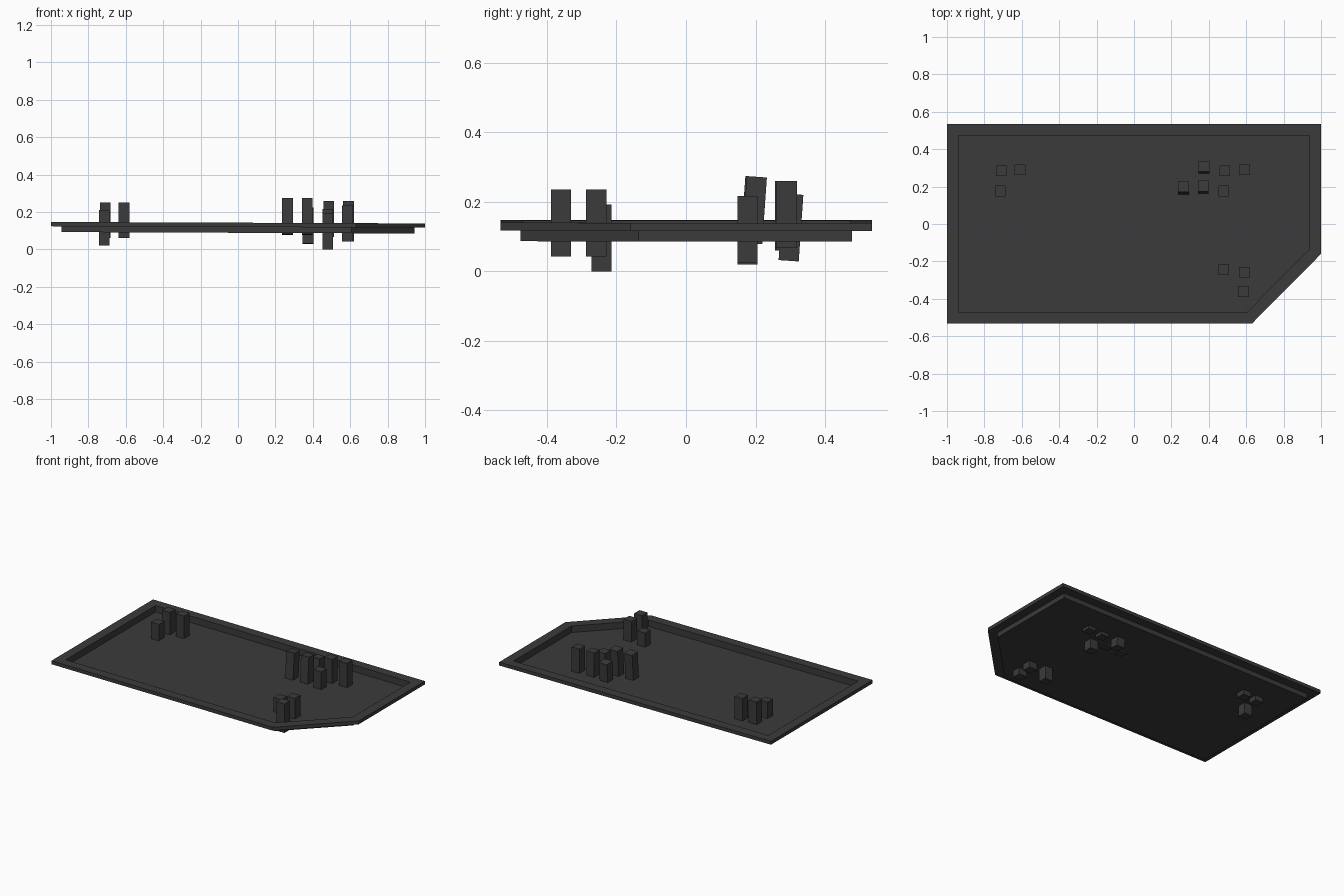
import bpy
import bmesh
import math
from mathutils import Matrix, Vector

cube = bpy.data.objects.get("Cube")
if cube:
    bpy.data.objects.remove(cube, do_unlink=True)

charcoal = bpy.data.materials.new("charcoal")
charcoal.use_nodes = True
COLOUR = (0.043, 0.043, 0.043, 1)
charcoal.diffuse_color = COLOUR
charcoal.node_tree.nodes["Principled BSDF"].inputs["Base Color"].default_value = COLOUR


def finish(name, bm):
    bmesh.ops.recalc_face_normals(bm, faces=bm.faces[:])
    mesh = bpy.data.meshes.new(name)
    bm.to_mesh(mesh)
    bm.free()
    mesh.materials.append(charcoal)
    obj = bpy.data.objects.new(name, mesh)
    bpy.context.collection.objects.link(obj)
    return obj


def inset(points, margin):
    """Move every edge of a counter-clockwise outline inward."""
    result = []
    for i, p in enumerate(points):
        a = (p - points[i - 1]).normalized()
        b = (points[(i + 1) % len(points)] - p).normalized()
        n1, n2 = Vector((-a.y, a.x)), Vector((-b.y, b.x))
        result.append(p + (n1 + n2) * margin / (1 + n1.dot(n2)))
    return result


# Shallow tray with a flat rim and one clipped corner
outline = [Vector(p) for p in
           ((-1, -.533), (.63, -.533), (1, -.16), (1, .535), (-1, .535))]
# Margin and height of each ring, from the floor top over the rim to the underside
section = [(.062, .100), (.062, .143), (0, .143), (0, .120), (.057, .120), (.057, .089)]

bm = bmesh.new()
rings = []
for margin, z in section:
    rings.append([bm.verts.new((p.x, p.y, z - .004 * p.x))
                  for p in inset(outline, margin)])
for low, high in zip(rings, rings[1:]):
    for i in range(len(outline)):
        j = (i + 1) % len(outline)
        bm.faces.new((low[i], low[j], high[j], high[i]))
bm.faces.new(rings[0])
bm.faces.new(rings[-1])
finish("tray", bm)

# Square pegs through the floor: x, y, bottom height, backward lean in degrees
PEG = (.058, .058, .192)
groups = {
    "left_end_peg": [(-.71, .285, .06, 0), (-.61, .29, .06, 0), (-.715, .177, .02, 0)],
    "middle_peg": [(.265, .193, .08, 4), (.37, .197, .08, 4), (.375, .302, .03, 4)],
    "rear_peg": [(.485, .285, .067, 0), (.59, .29, .067, 0), (.48, .177, .024, 0)],
    "front_peg": [(.48, -.243, 0, 0), (.59, -.258, .043, 0), (.585, -.36, .043, 0)],
}
for name, pegs in groups.items():
    for number, (x, y, bottom, lean) in enumerate(pegs, 1):
        bm = bmesh.new()
        bmesh.ops.create_cube(bm, size=1)
        bm.transform(Matrix.Diagonal((*PEG, 1)))
        bm.transform(Matrix.Rotation(math.radians(-lean), 4, "X"))
        bm.transform(Matrix.Translation((x, y, bottom + PEG[2] / 2)))
        finish(f"{name}_{number}", bm)
